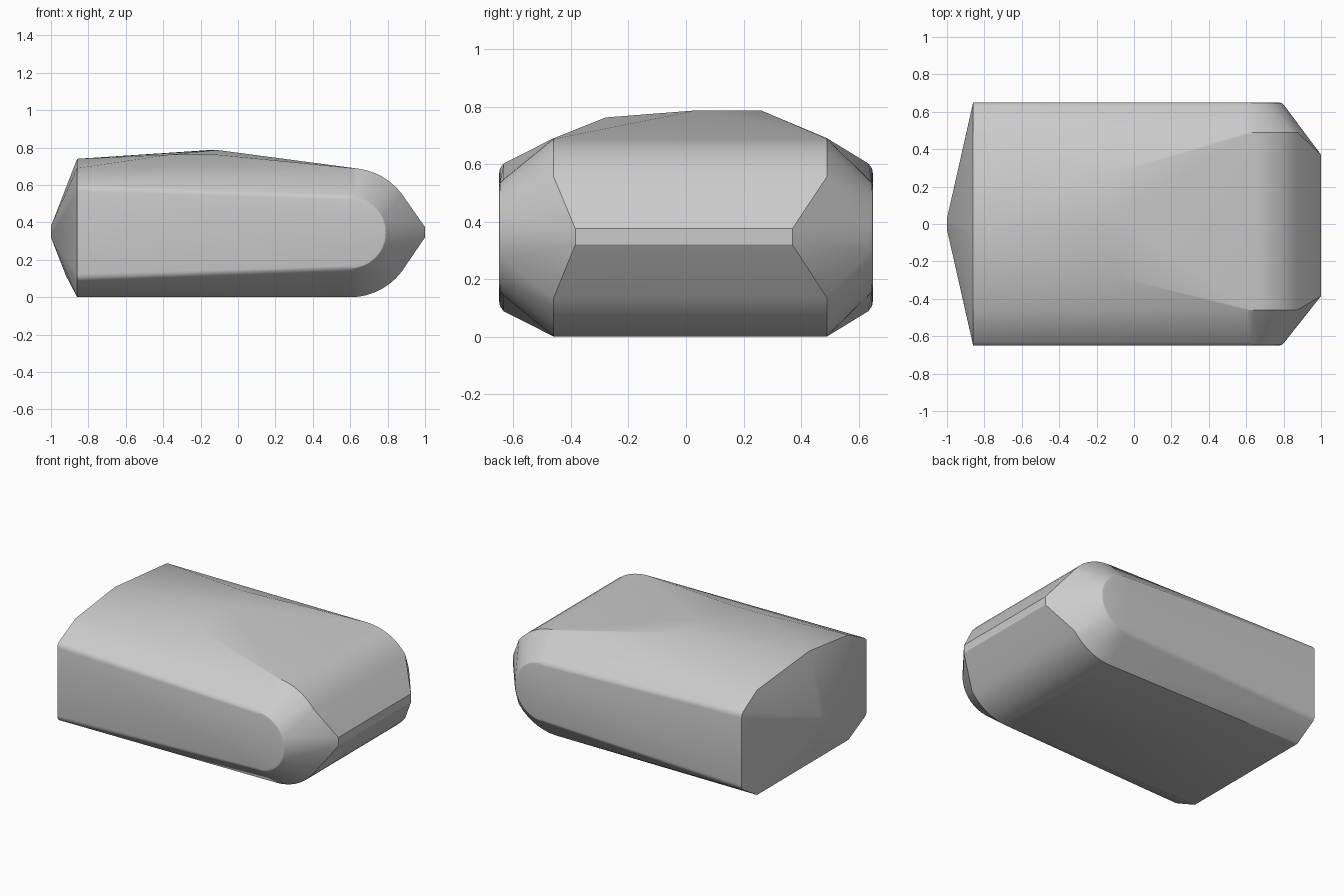
import bpy, bmesh, math

cube = bpy.data.objects.get("Cube")
if cube:
    bpy.data.objects.remove(cube, do_unlink=True)

grey = bpy.data.materials.new("neutral grey")
grey.use_nodes = True
colour = (0.6, 0.6, 0.6, 1)
grey.diffuse_color = colour
grey.node_tree.nodes["Principled BSDF"].inputs["Base Color"].default_value = colour

BACK, ARC_X, MID = -0.86, 0.6, 0.345


def outline(y, half_back, radius, sweep, steps=24):
    """Side profile: straight back edge and a rounded front nose."""
    pts = [(BACK, y, MID + s * half_back) for s in (-1, 1)]
    for i in range(steps + 1):
        a = math.radians(-90 + 180 * i / steps)
        if abs(math.degrees(a)) >= sweep:
            pts.append((ARC_X + radius * math.cos(a), y, MID + radius * math.sin(a)))
    return pts


points = []
# side plates with a narrow softened rim
for side in (-1, 1):
    for y, back, radius in ((0.65, 0.222, 0.176), (0.647, 0.24, 0.19), (0.634, 0.257, 0.203)):
        points += outline(side * y, back, radius, 0)
# full-height middle section
for y in (-0.46, 0.49):
    points += outline(y, 0.345, 0.345, 37)
# pointed nose edge
for y in (-0.385, 0.37):
    points += [(1, y, 0.32), (1, y, 0.375)]
# back tip and lower bend
points += [(-1, y, z) for y in (-0.03, 0.03) for z in (0.32, 0.38)]
points.append((-0.92, 0, 0.115))
# raised crown
points += [(BACK, -0.05, 0.74), (-0.37, -0.28, 0.762), (-0.11, -0.28, 0.762),
           (-0.15, 0.26, 0.787), (-0.11, 0.04, 0.787)]

# wrap the shell around the profiles
bm = bmesh.new()
for p in points:
    bm.verts.new(p)
hull = bmesh.ops.convex_hull(bm, input=bm.verts)
loose = {g for g in hull["geom_interior"] + hull["geom_unused"] if isinstance(g, bmesh.types.BMVert)}
bmesh.ops.delete(bm, geom=list(loose), context="VERTS")
bmesh.ops.dissolve_limit(bm, angle_limit=0.002, verts=bm.verts, edges=bm.edges)
bmesh.ops.recalc_face_normals(bm, faces=bm.faces)
mesh = bpy.data.meshes.new("shell")
bm.to_mesh(mesh)
bm.free()
mesh.materials.append(grey)
shell = bpy.data.objects.new("shell", mesh)
bpy.context.collection.objects.link(shell)

bpy.context.view_layer.objects.active = shell
shell.select_set(True)
bpy.ops.object.shade_smooth_by_angle(angle=math.radians(30))
